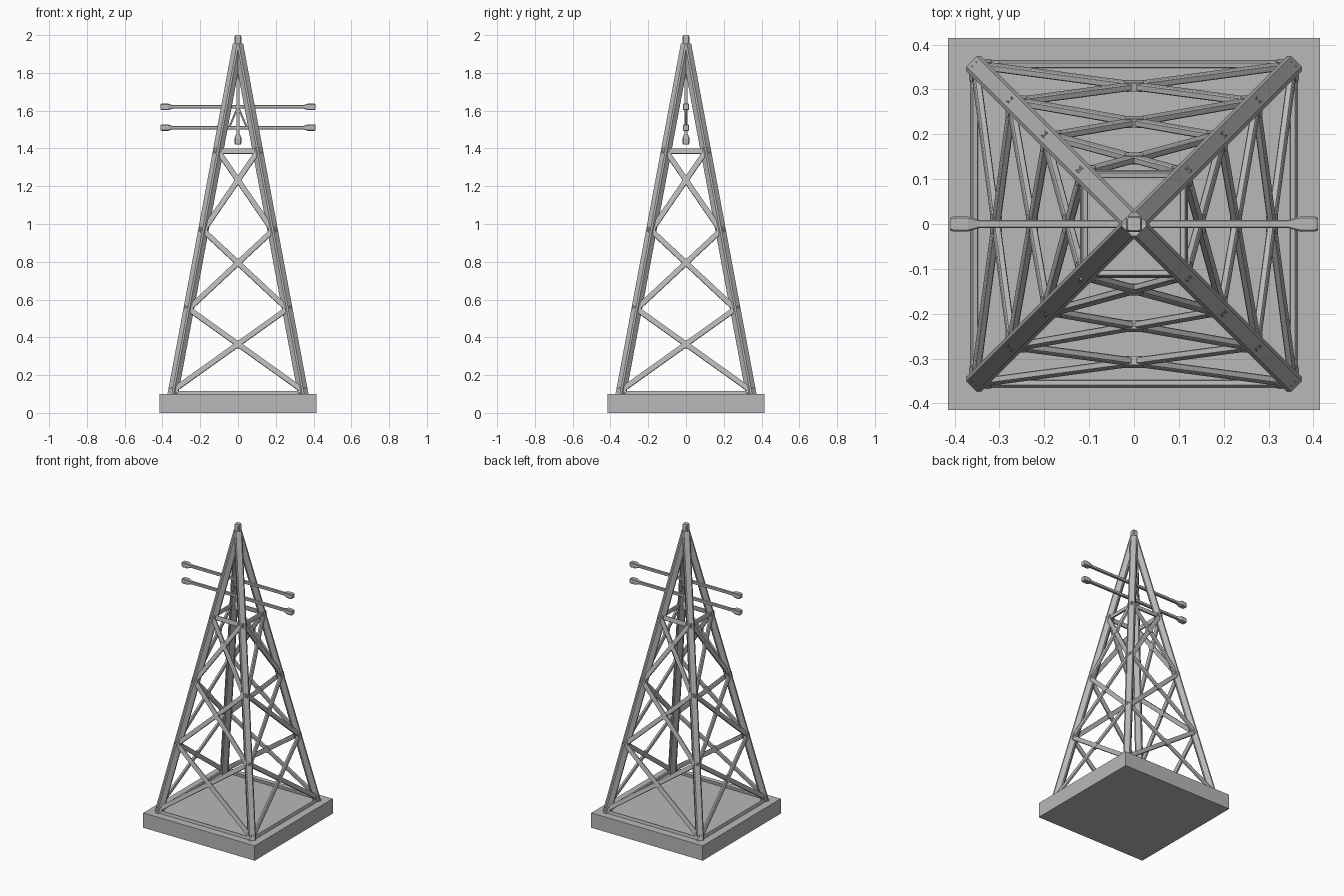
import bpy, bmesh, math
from mathutils import Vector, Matrix

if "Cube" in bpy.data.objects:
    bpy.data.objects.remove(bpy.data.objects["Cube"])

steel = bpy.data.materials.new("grey_steel")
steel.use_nodes = True
GREY = (0.48, 0.48, 0.48, 1)
steel.diffuse_color = GREY
steel.node_tree.nodes["Principled BSDF"].inputs["Base Color"].default_value = GREY


def sweep(name, start, axis, side, stations, chamfer=0.3):
    """Chamfered rectangular section lofted along an axis.
    stations: (distance, half width, half depth); side: direction of depth."""
    axis = Vector(axis).normalized()
    width = Vector(side).cross(axis).normalized()
    depth = axis.cross(width)
    k = 1 - chamfer * 2
    outline = [(1, k), (k, 1), (-k, 1), (-1, k), (-1, -k), (-k, -1), (k, -1), (1, -k)]
    bm = bmesh.new()
    rings = []
    for dist, w, d in stations:
        centre = Vector(start) + axis * dist
        rings.append([bm.verts.new(centre + width * u * w + depth * v * d) for u, v in outline])
    for low, high in zip(rings, rings[1:]):
        for i in range(8):
            j = (i + 1) % 8
            bm.faces.new((low[i], low[j], high[j], high[i]))
    bm.faces.new(rings[0][::-1])
    bm.faces.new(rings[-1])
    bmesh.ops.recalc_face_normals(bm, faces=bm.faces)
    mesh = bpy.data.meshes.new(name)
    bm.to_mesh(mesh)
    bm.free()
    mesh.materials.append(steel)
    obj = bpy.data.objects.new(name, mesh)
    bpy.context.collection.objects.link(obj)
    return obj


def bar(name, a, b, w, d, side, chamfer=0.15):
    span = Vector(b) - Vector(a)
    return sweep(name, a, span, side, [(0, w, d), (span.length, w, d)], chamfer)


BASE_TOP, APEX, FOOT = 0.1, 1.95, 0.345


def leg_offset(z):
    return FOOT * (APEX - z) / (APEX - BASE_TOP)


# Concrete base
bpy.ops.mesh.primitive_cube_add(size=1, location=(0, 0, BASE_TOP / 2))
base = bpy.context.object
base.name = "base_slab"
base.scale = (0.83, 0.83, BASE_TOP)
base.data.materials.append(steel)

levels = [0.12, 0.55, 0.965, 1.385]
OUT = 0.012

for q in range(4):
    turn = Matrix.Rotation(q * math.pi / 2, 3, "Z")
    outward = turn @ Vector((0, -1, 0.18))

    def node(sx, z, push=OUT):
        x = leg_offset(z)
        return turn @ Vector((sx * x, -x - push, z))

    # Octagonal corner leg
    bar("corner_leg", node(1, BASE_TOP - 0.01, 0), (0, 0, APEX), 0.023, 0.023,
        turn @ Vector((1, -1, 0)), 0.293 / 2)

    # Crossed braces with a plate at the crossing and gussets at the legs
    for z0, z1 in zip(levels, levels[1:]):
        for s in (-1, 1):
            bar("cross_brace", node(s, z0), node(-s, z1), 0.014, 0.008, outward)
        x0, x1 = leg_offset(z0), leg_offset(z1)
        zc = z0 + (z1 - z0) * x0 / (x0 + x1)
        c = node(0, zc)
        n = outward.normalized()
        bar("crossing_plate", c - n * 0.01, c + n * 0.01, 0.021, 0.021, (0, 0, 1))
    for z in levels:
        for s in (-1, 1):
            c = node(s * 0.98, z)
            bar("leg_gusset", c - n * 0.01, c + n * 0.01, 0.018, 0.018, (0, 0, 1))

    # Horizontal rails
    bar("bottom_rail", node(-1, 0.105), node(1, 0.105), 0.011, 0.007, outward)
    bar("top_rail", node(-1, 1.385, 0.006), node(1, 1.385, 0.006), 0.014, 0.007, outward)

# Central hanging rod with its bulb
sweep("hanging_insulator", (0, 0, 1.42), (0, 0, 1), (0, 1, 0),
      [(0, 0.015, 0.015), (0.008, 0.018, 0.018), (0.036, 0.018, 0.018),
       (0.058, 0.009, 0.009), (0.52, 0.009, 0.009)], 0.12)

# Cross arms with insulator ends
for z in (1.62, 1.51):
    half = [(0.41, 0.014), (0.403, 0.017), (0.37, 0.017), (0.345, 0.009)]
    profile = [(-d, r, r) for d, r in half] + [(d, r, r) for d, r in reversed(half)]
    sweep("cross_arm", (0, 0, z), (1, 0, 0), (0, 0, 1), profile, 0.12)

# Small struts between the arms and the rod
for s in (-1, 1):
    bar("arm_strut", (s * 0.045, 0, 1.515), (0, 0, 1.62), 0.005, 0.005, (0, 1, 0))

# Cap at the peak
sweep("peak_cap", (0, 0, 1.925), (0, 0, 1), (0, 1, 0),
      [(0, 0.01, 0.01), (0.025, 0.018, 0.018), (0.065, 0.018, 0.018), (0.075, 0.014, 0.014)], 0.12)
